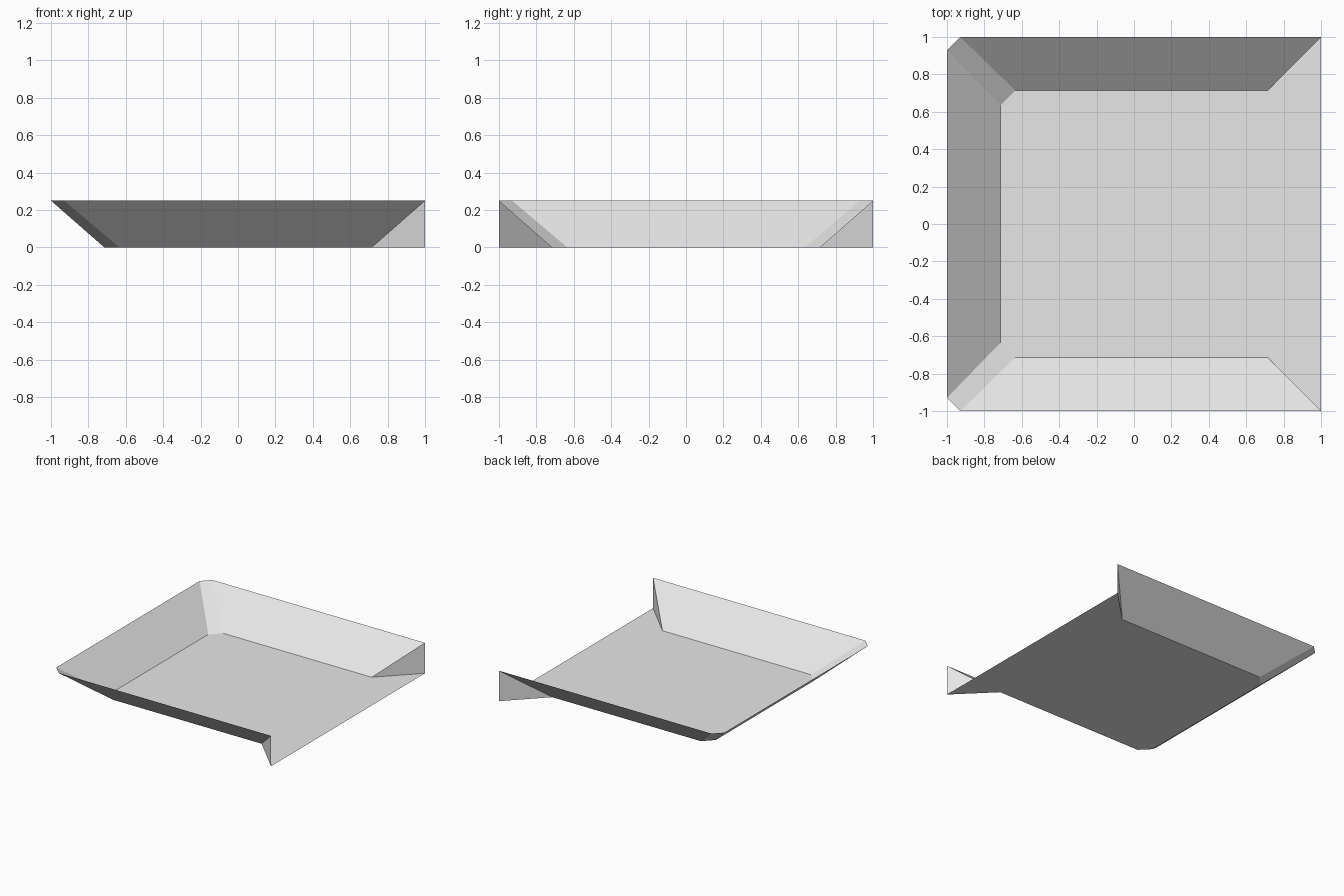
import bpy

cube = bpy.data.objects.get("Cube")
if cube:
    bpy.data.objects.remove(cube, do_unlink=True)

HEIGHT = 0.25   # rim height
RIM = 1.0       # half width at the rim
BASE = 0.715    # half width of the floor
RIM_CUT = 0.07  # corner chamfer at the rim
BASE_CUT = 0.08 # corner chamfer at the floor

grey = bpy.data.materials.new("light grey")
grey.use_nodes = True
colour = (0.8, 0.8, 0.8, 1)
grey.diffuse_color = colour
grey.node_tree.nodes["Principled BSDF"].inputs["Base Color"].default_value = colour


def outline(half, cut, z):
    """Open path from the front end, round the closed side, to the back end."""
    front = [(half, -half, z), (cut - half, -half, z), (-half, cut - half, z)]
    back = [(x, -y, z) for x, y, z in reversed(front)]
    return front + back


def add_part(name, verts, faces):
    mesh = bpy.data.meshes.new(name)
    mesh.from_pydata(verts, [], faces)
    mesh.materials.append(grey)
    part = bpy.data.objects.new(name, mesh)
    bpy.context.collection.objects.link(part)
    return part


base = outline(BASE, BASE_CUT, 0)
rim = outline(RIM, RIM_CUT, HEIGHT)
n = len(base)

# Floor, with a flared lip reaching the open side
floor = base + [(RIM, RIM, 0), (RIM, -RIM, 0)]
add_part("floor", floor, [tuple(reversed(range(n))), (0, n - 1, n, n + 1)])

# Sloping walls with chamfered corners, facing inwards
add_part("sloping_walls", base + rim,
         [(i, i + n, i + n + 1, i + 1) for i in range(n - 1)])

# Upright triangular ends where the walls meet the open side
for side, name in ((-1, "front_end_gusset"), (1, "back_end_gusset")):
    corners = [(BASE, side * BASE, 0), (RIM, side * RIM, 0),
               (RIM, side * RIM, HEIGHT)]
    add_part(name, corners, [(0, 1, 2) if side < 0 else (2, 1, 0)])
